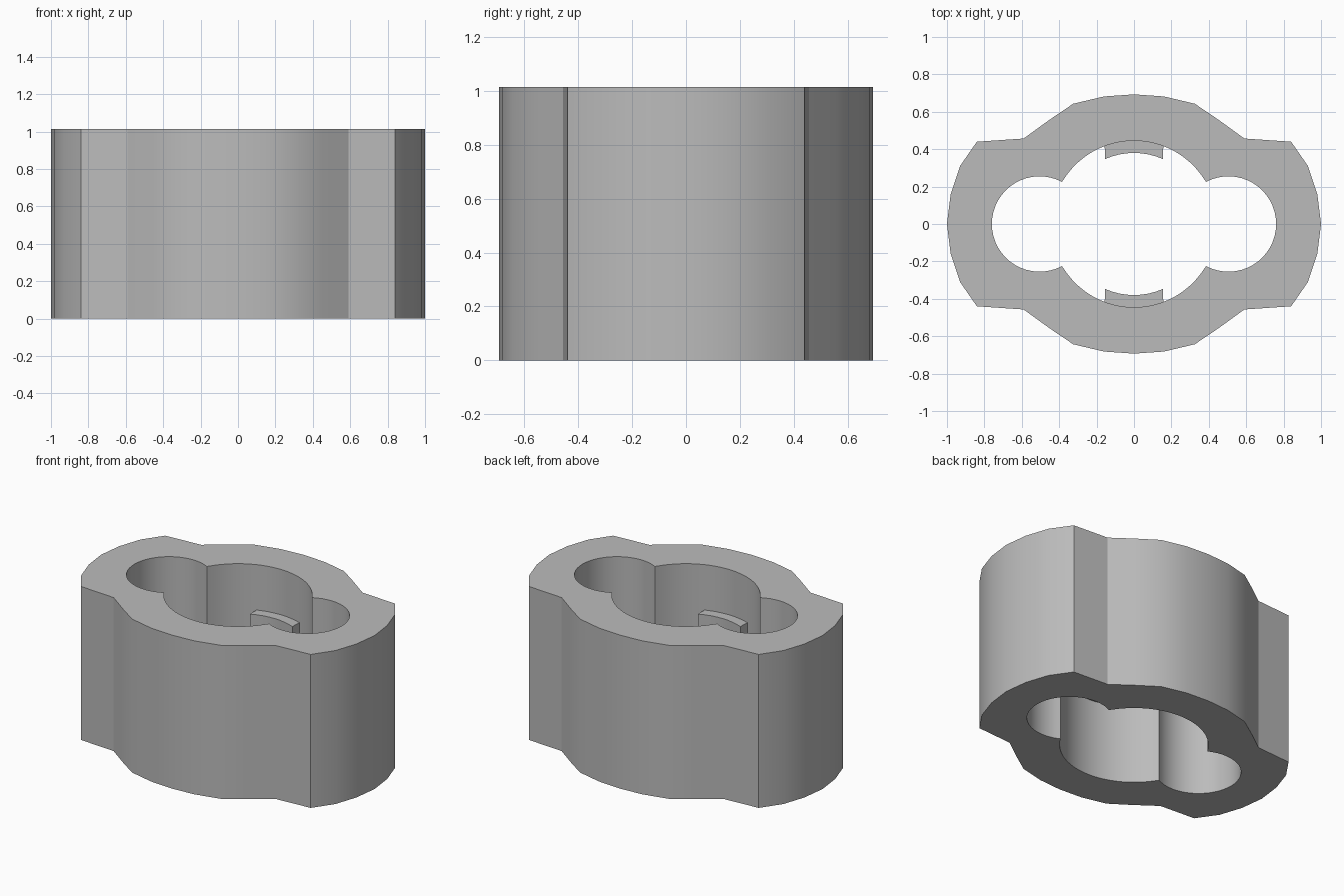
import bpy, bmesh
from math import sin, cos, radians

HEIGHT = 1.015

if "Cube" in bpy.data.objects:
    bpy.data.objects.remove(bpy.data.objects["Cube"])

grey = bpy.data.materials.new("grey plastic")
grey.use_nodes = True
grey.diffuse_color = (0.5, 0.5, 0.5, 1)
grey.node_tree.nodes["Principled BSDF"].inputs["Base Color"].default_value = (0.5, 0.5, 0.5, 1)


def arc(cx, radius, start, end, steps):
    angles = [radians(start + (end - start) * i / steps) for i in range(steps + 1)]
    return [(cx + radius * cos(a), radius * sin(a)) for a in angles]


def prism(name, loops, z0, z1):
    """Extrude a flat shape; any loop after the first is a hole."""
    bm = bmesh.new()
    edges = []
    for loop in loops:
        verts = [bm.verts.new((x, y, z0)) for x, y in loop]
        edges += [bm.edges.new((v, verts[i - 1])) for i, v in enumerate(verts)]
    bmesh.ops.triangle_fill(bm, edges=edges, use_beauty=True)
    top = bmesh.ops.extrude_face_region(bm, geom=bm.faces[:])["geom"]
    for v in top:
        if isinstance(v, bmesh.types.BMVert):
            v.co.z = z1
    bmesh.ops.recalc_face_normals(bm, faces=bm.faces[:])
    mesh = bpy.data.meshes.new(name)
    bm.to_mesh(mesh)
    bm.free()
    obj = bpy.data.objects.new(name, mesh)
    bpy.context.collection.objects.link(obj)
    mesh.materials.append(grey)
    bpy.ops.object.select_all(action="DESELECT")
    obj.select_set(True)
    bpy.context.view_layer.objects.active = obj
    bpy.ops.object.shade_smooth_by_angle(angle=radians(30))
    return obj


# Outer outline: one quarter, mirrored to all four
quarter = [(1, 0), (0.98, 0.16), (0.93, 0.31), (0.84, 0.44), (0.59, 0.457),
           (0.455, 0.555), (0.325, 0.643), (0.16, 0.682), (0, 0.693)]
half = quarter + [(-x, y) for x, y in quarter[-2::-1]]
outline = half + [(x, -y) for x, y in half[-2:0:-1]]

# Through hole: central bore with a smaller round lobe at each end
lobe = arc(0.505, 0.255, -118, 118, 32)
bore = arc(0, 0.445, 30.3, 149.7, 32)
right_side = lobe + bore[1:-1]
hole = right_side + [(-x, -y) for x, y in right_side]

prism("body", [outline, hole], 0, HEIGHT)

# Curved clips on the bore wall, front and back
inner = arc(0, 0.38, 114, 66, 8)
outer = arc(0, 0.46, 70, 110, 8)
for name, side in (("front_clip", -1), ("back_clip", 1)):
    prism(name, [[(x, y * side) for x, y in inner + outer]], 0.52, 0.715)
